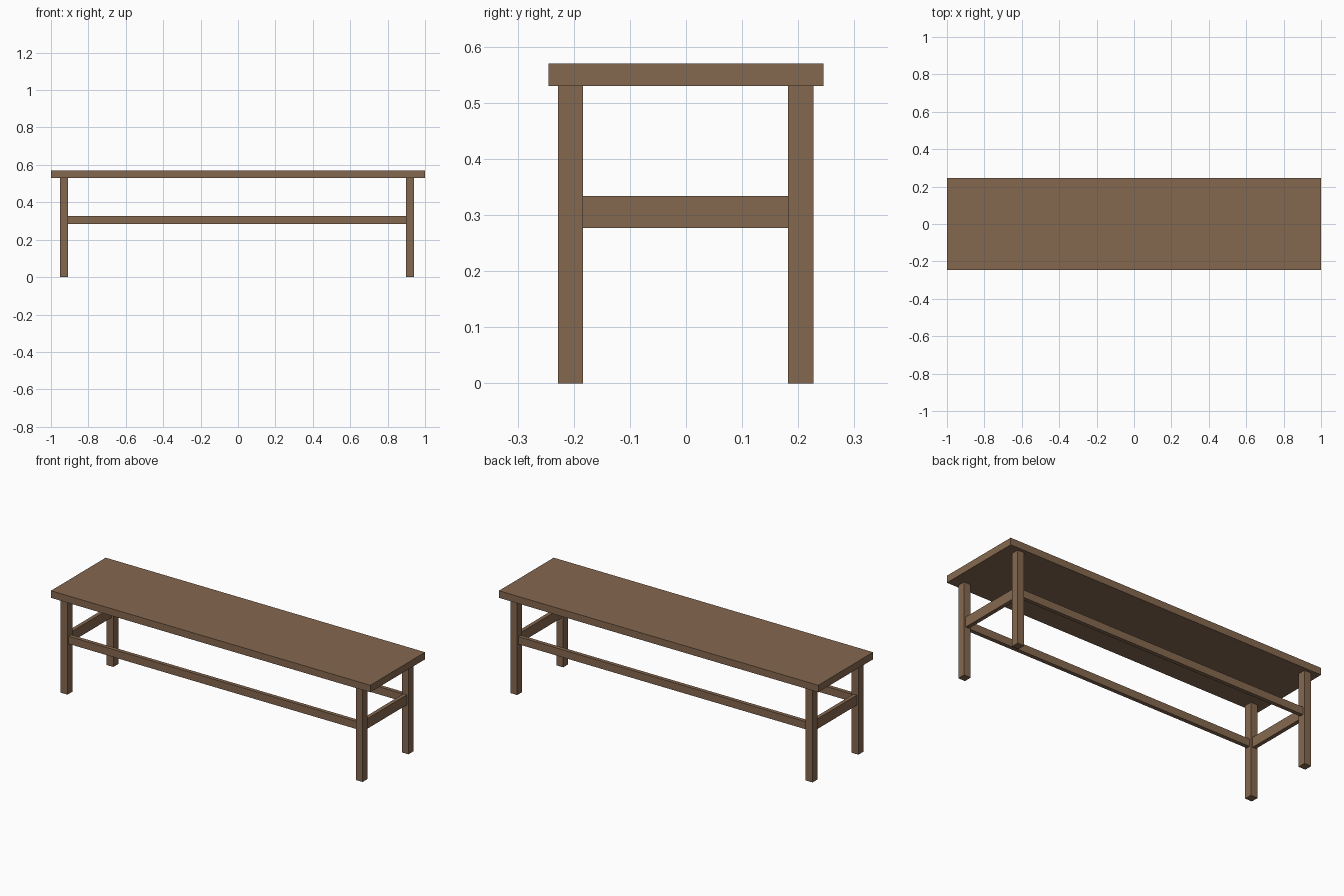
import bpy

if "Cube" in bpy.data.objects:
    bpy.data.objects.remove(bpy.data.objects["Cube"])

wood = bpy.data.materials.new("brown wood")
wood.diffuse_color = (0.235, 0.138, 0.078, 1)
wood.use_nodes = True
wood.node_tree.nodes["Principled BSDF"].inputs["Base Color"].default_value = wood.diffuse_color


def box(name, x, y, z):
    """Box spanning the given (min, max) ranges."""
    bpy.ops.mesh.primitive_cube_add(size=1, location=[(r[0] + r[1]) / 2 for r in (x, y, z)])
    ob = bpy.context.object
    ob.name = name
    ob.scale = [r[1] - r[0] for r in (x, y, z)]
    bpy.ops.object.transform_apply(location=False, rotation=False, scale=True)
    ob.data.materials.append(wood)
    return ob


def around(c, width):
    return (c - width / 2, c + width / 2)


# leg ranges, slightly off-centre along the length
leg_x = {"left": (-0.951, -0.908), "right": (0.898, 0.940)}
leg_y = {"front": (-0.228, -0.184), "back": (0.182, 0.227)}
rail = 0.022

# seat plank
box("seat", (-1, 1), (-0.245, 0.245), (0.53, 0.57))

# four legs
for sx, x in leg_x.items():
    for sy, y in leg_y.items():
        box(f"{sy}_{sx}_leg", x, y, (0, 0.53))

# long stretchers between left and right legs
for sy, y in leg_y.items():
    box(f"{sy}_stretcher", (leg_x["left"][1], leg_x["right"][0]),
        around(sum(y) / 2, rail), (0.283, 0.326))

# short side stretchers between front and back legs
for sx, x in leg_x.items():
    box(f"{sx}_stretcher", around(sum(x) / 2, rail),
        (leg_y["front"][1], leg_y["back"][0]), (0.277, 0.334))
